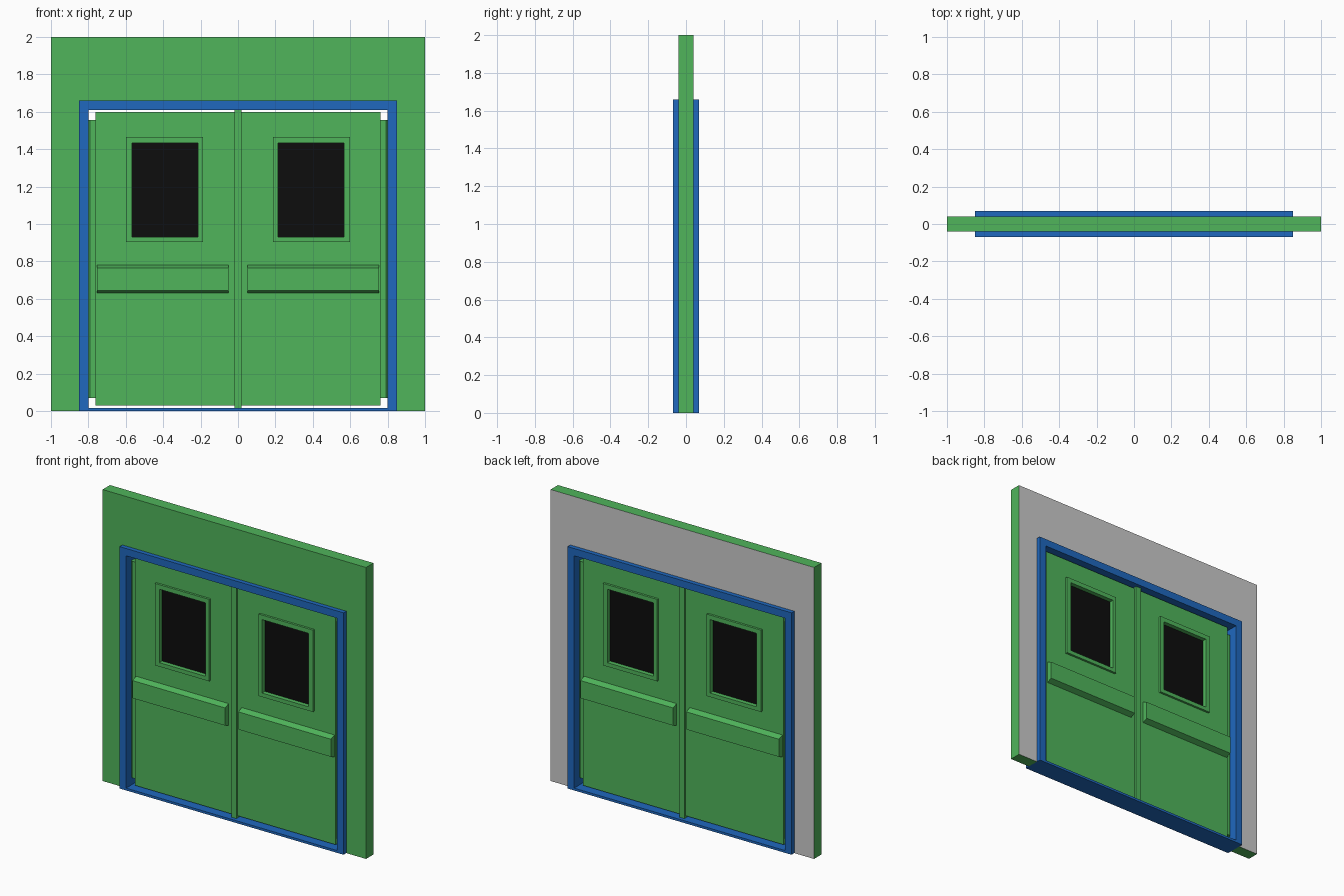
import bpy, bmesh
from mathutils import Vector

if "Cube" in bpy.data.objects:
    bpy.data.objects.remove(bpy.data.objects["Cube"])


def material(name, rgb):
    m = bpy.data.materials.new(name)
    m.diffuse_color = (*rgb, 1)
    m.use_nodes = True
    m.node_tree.nodes["Principled BSDF"].inputs["Base Color"].default_value = m.diffuse_color
    return m


GREEN = material("green_paint", (0.08, 0.46, 0.105))
BLUE = material("blue_paint", (0.014, 0.14, 0.52))
BLACK = material("dark_glass", (0.004, 0.004, 0.004))


def finish(name, bm, mat):
    bmesh.ops.recalc_face_normals(bm, faces=bm.faces)
    me = bpy.data.meshes.new(name)
    bm.to_mesh(me)
    bm.free()
    me.materials.append(mat)
    ob = bpy.data.objects.new(name, me)
    bpy.context.collection.objects.link(ob)
    return ob


def prism(name, outline, axis, a, b, mat):
    """Extrude a 2D outline along an axis; the outline uses the other two axes in order."""
    bm = bmesh.new()

    def place(p, t):
        co = list(p)
        co.insert("xyz".index(axis), t)
        return bm.verts.new(co)

    face = bm.faces.new([place(p, a) for p in outline])
    ext = bmesh.ops.extrude_face_region(bm, geom=[face])
    shift = Vector((0, 0, 0))
    shift["xyz".index(axis)] = b - a
    bmesh.ops.translate(bm, vec=shift, verts=[g for g in ext["geom"] if isinstance(g, bmesh.types.BMVert)])
    return finish(name, bm, mat)


def rect(x0, x1, z0, z1):
    return [(x0, z0), (x1, z0), (x1, z1), (x0, z1)]


def ring(name, outer, inner, depth, mat):
    """Rectangular frame in the xz plane, from y = -depth to y = depth."""
    bm = bmesh.new()
    loops = [[bm.verts.new((x, y, z)) for x, z in r]
             for r, y in ((outer, -depth), (inner, -depth), (inner, depth), (outer, depth))]
    for k in range(4):
        p, q = loops[k], loops[(k + 1) % 4]
        for i in range(4):
            j = (i + 1) % 4
            bm.faces.new((p[i], p[j], q[j], q[i]))
    return finish(name, bm, mat)


# Wall with a doorway, its back face left grey
wall = prism("wall", [(-1, 0), (-1, 2), (1, 2), (1, 0), (0.85, 0), (0.85, 1.66), (-0.85, 1.66), (-0.85, 0)],
             "y", -0.04, 0.04, GREEN)
wall.data.materials.append(None)
for poly in wall.data.polygons:
    if poly.normal.y > 0.9:
        poly.material_index = 1

# Door frame with threshold, and centre post
ring("door_frame", rect(-0.85, 0.85, 0, 1.66), rect(-0.80, 0.80, 0.016, 1.61), 0.07, BLUE)
prism("centre_post", rect(-0.019, 0.019, 0.016, 1.61), "y", -0.045, 0.045, GREEN)

for side, s in (("left", -1), ("right", 1)):
    # Door leaf with window opening, trim and glass
    pane = rect(s * 0.214, s * 0.566, 0.93, 1.434)
    ring(side + "_door", rect(s * 0.019, s * 0.762, 0.03, 1.60), pane, 0.03, GREEN)
    ring(side + "_window_trim", rect(s * 0.187, s * 0.60, 0.903, 1.465), pane, 0.045, GREEN)
    prism(side + "_window_glass", pane, "y", -0.015, 0.015, BLACK)

    # Long chamfered hinge
    hinge = [(s * x, y) for x, y in ((0.76, -0.02), (0.79, -0.02), (0.80, -0.01),
                                     (0.80, 0.01), (0.79, 0.02), (0.76, 0.02))]
    prism(side + "_hinge", hinge, "z", 0.07, 1.557, GREEN)

    # Push bars on both faces
    for face, f in (("front", -1), ("back", 1)):
        bar = [(f * 0.03, 0.63), (f * 0.068, 0.645), (f * 0.068, 0.766), (f * 0.03, 0.781)]
        prism(f"{side}_{face}_push_bar", bar, "x", s * 0.05, s * 0.753, GREEN)
